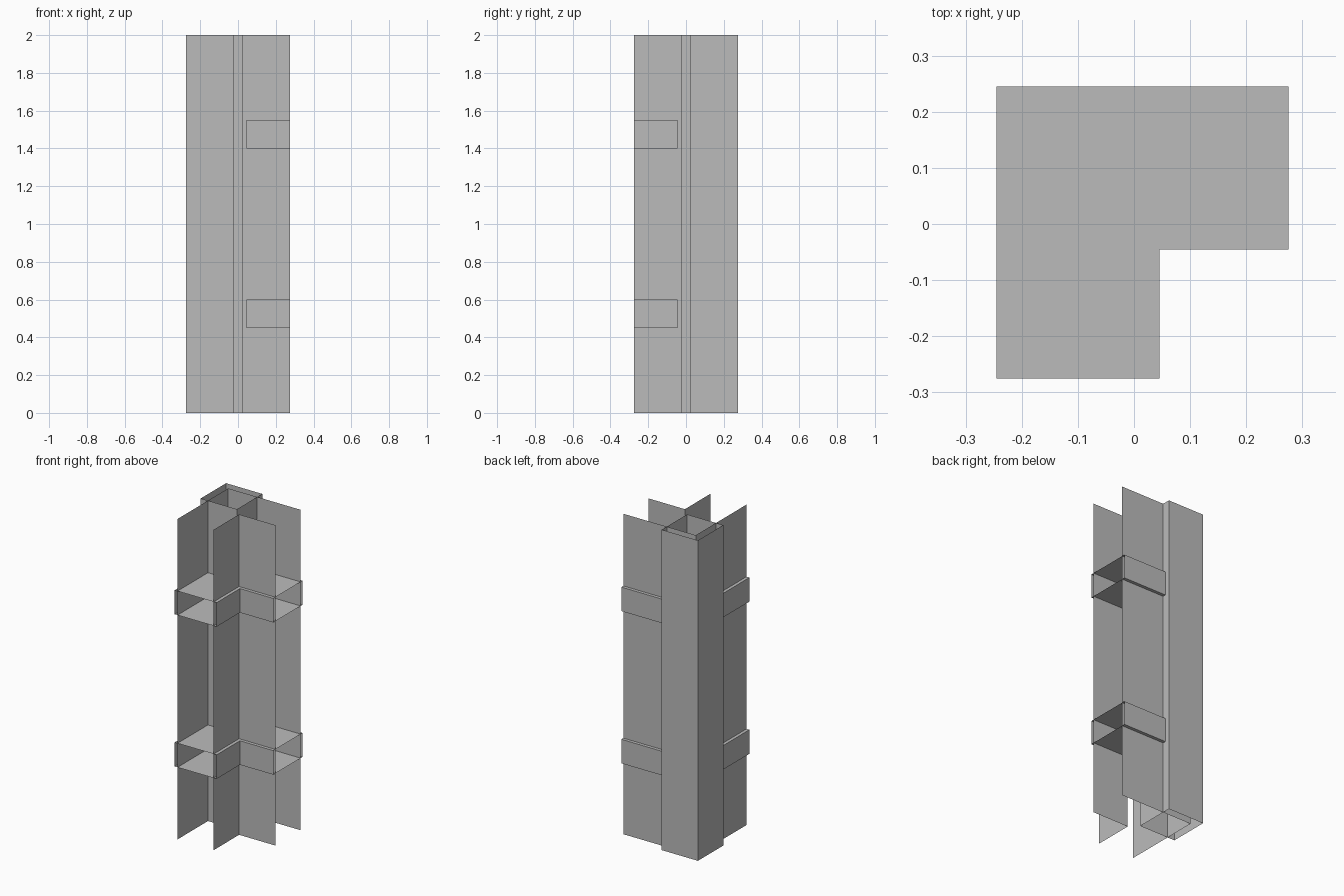
import bpy
import bmesh

cube = bpy.data.objects.get("Cube")
if cube:
    bpy.data.objects.remove(cube, do_unlink=True)

# One plain grey for the whole assembly
grey = bpy.data.materials.new("plain_grey")
grey.use_nodes = True
colour = (0.5, 0.5, 0.5, 1.0)
grey.diffuse_color = colour
grey.node_tree.nodes["Principled BSDF"].inputs["Base Color"].default_value = colour


def sheet(name, path, z0, z1, closed=False, plates=None):
    """Raise thin walls on a plan path, with optional flat plates above and below."""
    bm = bmesh.new()
    low = [bm.verts.new((x, y, z0)) for x, y in path]
    high = [bm.verts.new((x, y, z1)) for x, y in path]
    for i in range(len(path) if closed else len(path) - 1):
        j = (i + 1) % len(path)
        bm.faces.new((low[i], low[j], high[j], high[i]))
    # plates are listed as corner indices of the path
    for corners in plates or ():
        bm.faces.new([high[i] for i in corners])
        bm.faces.new([low[i] for i in reversed(corners)])
    mesh = bpy.data.meshes.new(name)
    bm.to_mesh(mesh)
    bm.free()
    mesh.materials.append(grey)
    obj = bpy.data.objects.new(name, mesh)
    bpy.context.collection.objects.link(obj)
    return obj


END = 0.275     # outer reach of every leg
GAP = 0.025     # half the space between the members
OUT = 0.225     # outer angle line
LAP = 0.02      # band clearance
HEIGHT = 2.0

# Square corner tube, open at both ends
sheet("corner_tube", [(-END, GAP), (-GAP, GAP), (-GAP, END), (-END, END)], 0, HEIGHT, closed=True)

# Inner and outer angle sheets
sheet("inner_angle", [(END, -GAP), (GAP, -GAP), (GAP, -END)], 0, HEIGHT)
sheet("outer_angle", [(END, OUT), (-OUT, OUT), (-OUT, -END)], 0, HEIGHT)

# Hollow L-shaped bands: walls on both long sides, open leg ends
inner, outer = GAP + LAP, OUT + LAP
for label, base in (("lower", 0.45), ("upper", 1.4)):
    sheet(label + "_band_outer_wall", [(END, outer), (-outer, outer), (-outer, -END)], base, base + 0.15)
    sheet(label + "_band_inner_wall", [(inner, -END), (inner, -inner), (END, -inner)], base, base + 0.15)
    # flat plates closing the band above and below
    plan = [(END, outer), (-outer, outer), (-outer, -END), (inner, -END), (inner, -inner), (END, -inner)]
    for side, z in (("bottom", base), ("top", base + 0.15)):
        mesh = bpy.data.meshes.new(label + "_band_" + side)
        mesh.from_pydata([(x, y, z) for x, y in plan], [], [range(len(plan))])
        mesh.materials.append(grey)
        bpy.context.collection.objects.link(bpy.data.objects.new(mesh.name, mesh))
